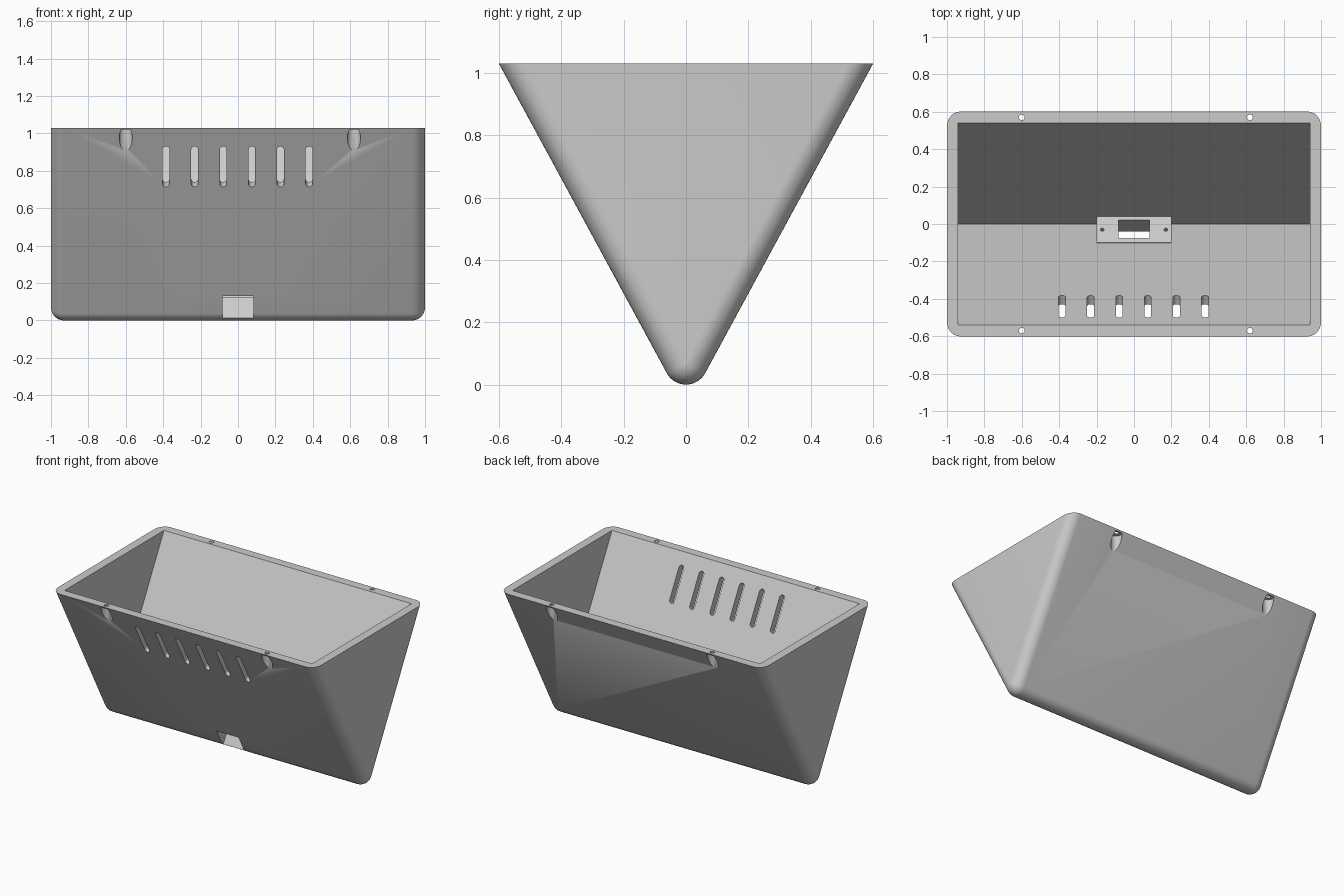
import bpy, bmesh, math
from mathutils import Matrix, Vector

if "Cube" in bpy.data.objects:
    bpy.data.objects.remove(bpy.data.objects["Cube"])

TOP, HALF_Y, R = 1.03, 0.6, 0.07        # rim height, half depth, edge radius
SLOPE = 0.5425                          # wall run per unit of height
LEAN = math.atan(SLOPE)
OUTER_APEX = TOP - HALF_Y / SLOPE
INNER_APEX = 0.035

grey = bpy.data.materials.new("light_grey")
grey.use_nodes = True
grey.diffuse_color = (0.6, 0.6, 0.6, 1)
grey.node_tree.nodes["Principled BSDF"].inputs["Base Color"].default_value = (0.6, 0.6, 0.6, 1)


def finish(name, bm):
    bmesh.ops.remove_doubles(bm, verts=bm.verts, dist=1e-5)
    bmesh.ops.recalc_face_normals(bm, faces=bm.faces)
    mesh = bpy.data.meshes.new(name)
    bm.to_mesh(mesh)
    bm.free()
    mesh.materials.append(grey)
    obj = bpy.data.objects.new(name, mesh)
    bpy.context.collection.objects.link(obj)
    return obj


def loft(name, rings):
    """Skin matching closed rings of points and cap both ends."""
    bm = bmesh.new()
    rows = [[bm.verts.new(p) for p in ring] for ring in rings]
    n = len(rows[0])
    for a, b in zip(rows, rows[1:]):
        for i in range(n):
            j = (i + 1) % n
            bm.faces.new((a[i], a[j], b[j], b[i]))
    bm.faces.new(rows[0])
    bm.faces.new(rows[-1][::-1])
    return finish(name, bm)


def prism(name, profile, half_x):
    """Extrude a (y, z) profile across x."""
    return loft(name, [[(x, y, z) for y, z in profile] for x in (-half_x, half_x)])


def cylinder(name, radius, height, centre, tilt=0.0):
    bm = bmesh.new()
    bmesh.ops.create_cone(bm, cap_ends=True, segments=32, radius1=radius, radius2=radius,
                          depth=height,
                          matrix=Matrix.Translation(centre) @ Matrix.Rotation(tilt, 4, 'X'))
    return finish(name, bm)


def slot_cutter(x):
    """Round-ended slot, driven square through the front wall."""
    radius, half = 0.018, 0.105
    outline = []
    for i in range(26):
        a = math.pi * (i if i < 13 else i - 1) / 12
        outline.append((radius * math.cos(a), radius * math.sin(a) + (half if i < 13 else -half)))
    z = 0.8225
    place = Matrix.Translation((x, -(z - OUTER_APEX) * SLOPE, z)) @ Matrix.Rotation(LEAN, 4, 'X')
    return loft("slot_cutter", [[place @ Vector((u, d, v)) for u, v in outline]
                                for d in (-0.05, 0.12)])


def cut(obj, cutter, keep=False):
    mod = obj.modifiers.new("cut", 'BOOLEAN')
    mod.operation, mod.solver, mod.object = 'DIFFERENCE', 'EXACT', cutter
    bpy.context.view_layer.objects.active = obj
    bpy.ops.object.modifier_apply(modifier=mod.name)
    if not keep:
        bpy.data.objects.remove(cutter)


def body_ring(side, phi):
    """Wedge section with its fillet shrinking towards the end face."""
    rho = R * math.cos(phi) + 1e-4
    x = side * (1 - R + R * math.sin(phi))
    y_top = (TOP - (R - rho / math.sin(LEAN))) * SLOPE
    span = math.pi / 2 - LEAN
    ring = [(x, -y_top, TOP)]
    for i in range(17):
        t = span * (i / 8 - 1)
        ring.append((x, rho * math.sin(t), R - rho * math.cos(t)))
    return ring + [(x, y_top, TOP)]


# Wedge shaped trough with rounded outer edges
angles = [math.pi / 2 * i / 10 for i in range(11)]
body = loft("trough_body", [body_ring(-1, a) for a in reversed(angles)]
            + [body_ring(1, a) for a in angles])

# Sharp V cavity
rise = TOP + 0.1
reach = (rise - INNER_APEX) * SLOPE
cut(body, prism("cavity_cutter", [(0, INNER_APEX), (reach, rise), (-reach, rise)], 0.94))

# Ventilation slots in the front wall
for i in range(6):
    cut(body, slot_cutter(-0.385 + 0.153 * i))

# Rim screw holes with head pockets breaking out of the walls
for x in (-0.6, 0.62):
    for y in (-0.57, 0.57):
        cut(body, cylinder("screw_cutter", 0.015, 0.2, (x, y, TOP)))
        cut(body, cylinder("pocket_cutter", 0.035, 0.2, (x, y, 0.92)))

# Sloped mounting block in the bottom of the V, slightly sunk into the walls
bracket = prism("mounting_block", [(0, 0.025), (0.045, 0.106), (0.04, 0.11),
                                   (-0.1, 0.22), (-0.105, 0.216)], 0.2)

# Connector opening, parallel to the back wall, through block and front wall
port = prism("port_cutter", [(-0.04 - 0.1 * SLOPE, -0.0875), (-0.04 + 0.25 * SLOPE, 0.2625),
                             (-0.075 + 0.2 * SLOPE, 0.4), (-0.075 - 0.2 * SLOPE, 0.0)], 0.083)
cut(body, port, keep=True)
cut(bracket, port)

# Small screw holes in the block
for x in (-0.17, 0.17):
    cut(bracket, cylinder("pilot_cutter", 0.01, 0.12, (x, -0.03, 0.165), -math.atan(0.786)))

# Smooth fillets, crisp edges
for obj in (body, bracket):
    bpy.ops.object.select_all(action='DESELECT')
    obj.select_set(True)
    bpy.context.view_layer.objects.active = obj
    bpy.ops.object.shade_smooth_by_angle(angle=math.radians(30))
